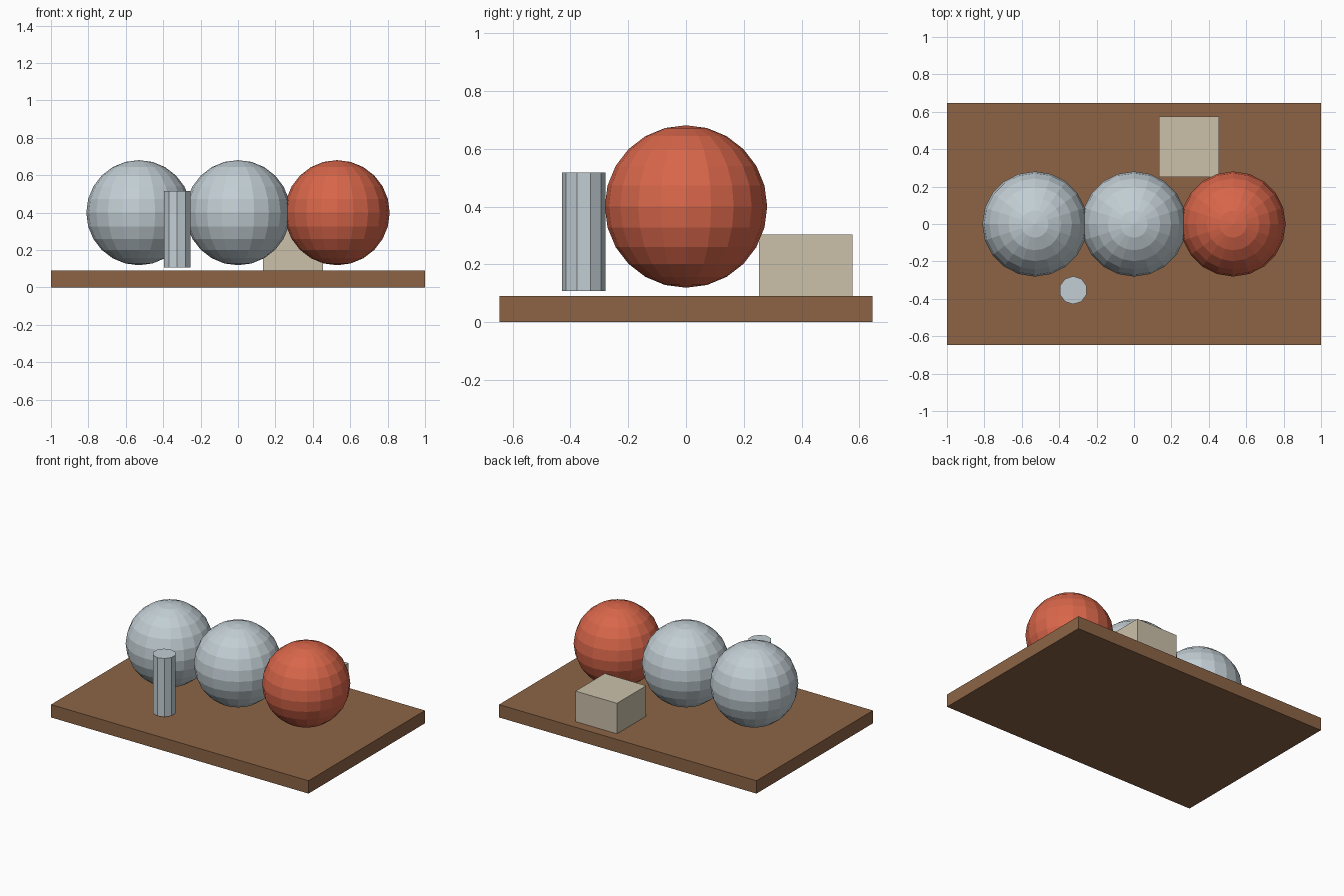
import bpy

if "Cube" in bpy.data.objects:
    bpy.data.objects.remove(bpy.data.objects["Cube"])


def material(name, rgb):
    # sRGB 0-255 to linear
    m = bpy.data.materials.new(name)
    lin = [((c / 255 + 0.055) / 1.055) ** 2.4 for c in rgb]
    m.diffuse_color = (*lin, 1)
    m.use_nodes = True
    m.node_tree.nodes["Principled BSDF"].inputs["Base Color"].default_value = m.diffuse_color
    return m


wood = material("brown wood", (140, 100, 69))
steel = material("pale grey", (194, 206, 212))
red = material("brick red", (216, 102, 74))
stone = material("beige", (203, 193, 170))


def finish(name, mat):
    ob = bpy.context.object
    ob.name = name
    ob.data.materials.append(mat)
    return ob


def box(name, mat, x, y, z):
    # x, y, z are (low, high) pairs
    bpy.ops.mesh.primitive_cube_add(size=1, location=[(a + b) / 2 for a, b in (x, y, z)])
    ob = finish(name, mat)
    ob.scale = [b - a for a, b in (x, y, z)]


# Base board and the block at the back
box("board", wood, (-1, 1), (-0.646, 0.646), (0, 0.09))
box("block", stone, (0.133, 0.455), (0.252, 0.576), (0.09, 0.304))

# Row of three faceted balls
for name, x, mat in (("left_ball", -0.53, steel), ("middle_ball", 0, steel), ("right_ball", 0.53, red)):
    bpy.ops.mesh.primitive_uv_sphere_add(segments=20, ring_count=12, radius=0.281, location=(x, 0, 0.4))
    finish(name, mat)

# Ten-sided post at the front
bpy.ops.mesh.primitive_cylinder_add(vertices=10, radius=0.075, depth=0.41, location=(-0.325, -0.354, 0.312))
finish("post", steel)
